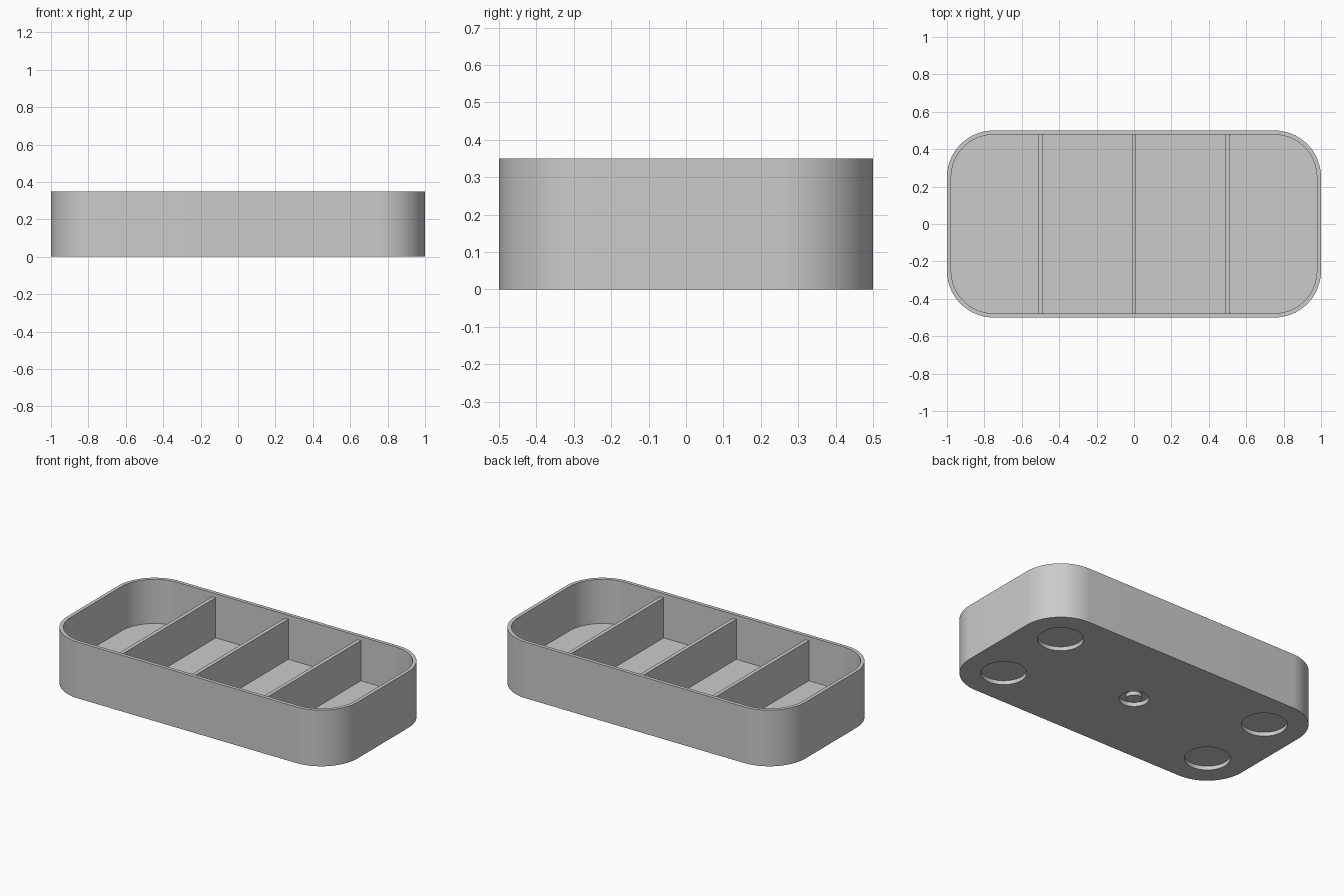
import bpy, bmesh, math

if "Cube" in bpy.data.objects:
    bpy.data.objects.remove(bpy.data.objects["Cube"], do_unlink=True)

HEIGHT, FLOOR, WALL, RECESS = 0.35, 0.075, 0.0225, 0.025

grey = bpy.data.materials.new("plain grey")
grey.use_nodes = True
colour = (0.6, 0.6, 0.6, 1)
grey.diffuse_color = colour
grey.node_tree.nodes["Principled BSDF"].inputs["Base Color"].default_value = colour


def rounded_outline(half_x, half_y, radius, steps=24):
    """Rounded rectangle; with half sizes equal to the radius it is a circle."""
    points = []
    for quarter, (sx, sy) in enumerate([(1, 1), (-1, 1), (-1, -1), (1, -1)]):
        for i in range(steps + 1):
            a = (quarter + i / steps) * math.pi / 2
            points.append((sx * (half_x - radius) + radius * math.cos(a),
                           sy * (half_y - radius) + radius * math.sin(a)))
    return points


def prism(name, outline, bottom, top, centre=(0, 0)):
    """Extrude an outline straight up into a closed solid."""
    bm = bmesh.new()
    base = bm.faces.new([bm.verts.new((x + centre[0], y + centre[1], bottom)) for x, y in outline])
    grown = bmesh.ops.extrude_face_region(bm, geom=[base])["geom"]
    verts = [v for v in grown if isinstance(v, bmesh.types.BMVert)]
    bmesh.ops.translate(bm, verts=verts, vec=(0, 0, top - bottom))
    bmesh.ops.remove_doubles(bm, verts=bm.verts, dist=0.0001)
    bmesh.ops.recalc_face_normals(bm, faces=bm.faces)
    mesh = bpy.data.meshes.new(name)
    bm.to_mesh(mesh)
    bm.free()
    mesh.materials.append(grey)
    obj = bpy.data.objects.new(name, mesh)
    bpy.context.collection.objects.link(obj)
    return obj


def select_only(obj):
    bpy.ops.object.select_all(action="DESELECT")
    obj.select_set(True)
    bpy.context.view_layer.objects.active = obj


def cut(target, cutter):
    """Subtract the cutter and discard it."""
    mod = target.modifiers.new("cut", "BOOLEAN")
    mod.operation, mod.solver, mod.object = "DIFFERENCE", "EXACT", cutter
    select_only(target)
    bpy.ops.object.modifier_apply(modifier=mod.name)
    bpy.data.objects.remove(cutter, do_unlink=True)


def circle(radius):
    return rounded_outline(radius, radius, radius, 12)


# Tray shell with its hollow
tray = prism("tray", rounded_outline(1, 0.5, 0.25), 0, HEIGHT)
cut(tray, prism("hollow", rounded_outline(1 - WALL, 0.5 - WALL, 0.25 - WALL), FLOOR, HEIGHT + 0.1))

# Round foot recesses under the corners, and a ring groove in the middle
for x in (-0.75, 0.75):
    for y in (-0.25, 0.25):
        cut(tray, prism("foot_recess", circle(0.13), -0.1, RECESS, (x, y)))
cut(tray, prism("groove", circle(0.085), -0.1, RECESS))
hub = prism("groove_hub", circle(0.045), 0, RECESS + 0.005)

for obj in (tray, hub):
    select_only(obj)
    bpy.ops.object.shade_smooth_by_angle(angle=math.radians(30))

# Dividers, a little lower than the rim
half_t, half_w = 0.012, 0.5 - WALL / 2
for label, x in (("right", -0.5), ("middle", 0), ("left", 0.5)):
    panel = [(-half_t, -half_w), (half_t, -half_w), (half_t, half_w), (-half_t, half_w)]
    prism(label + "_divider", panel, FLOOR - 0.01, HEIGHT - 0.025, (x, 0))
